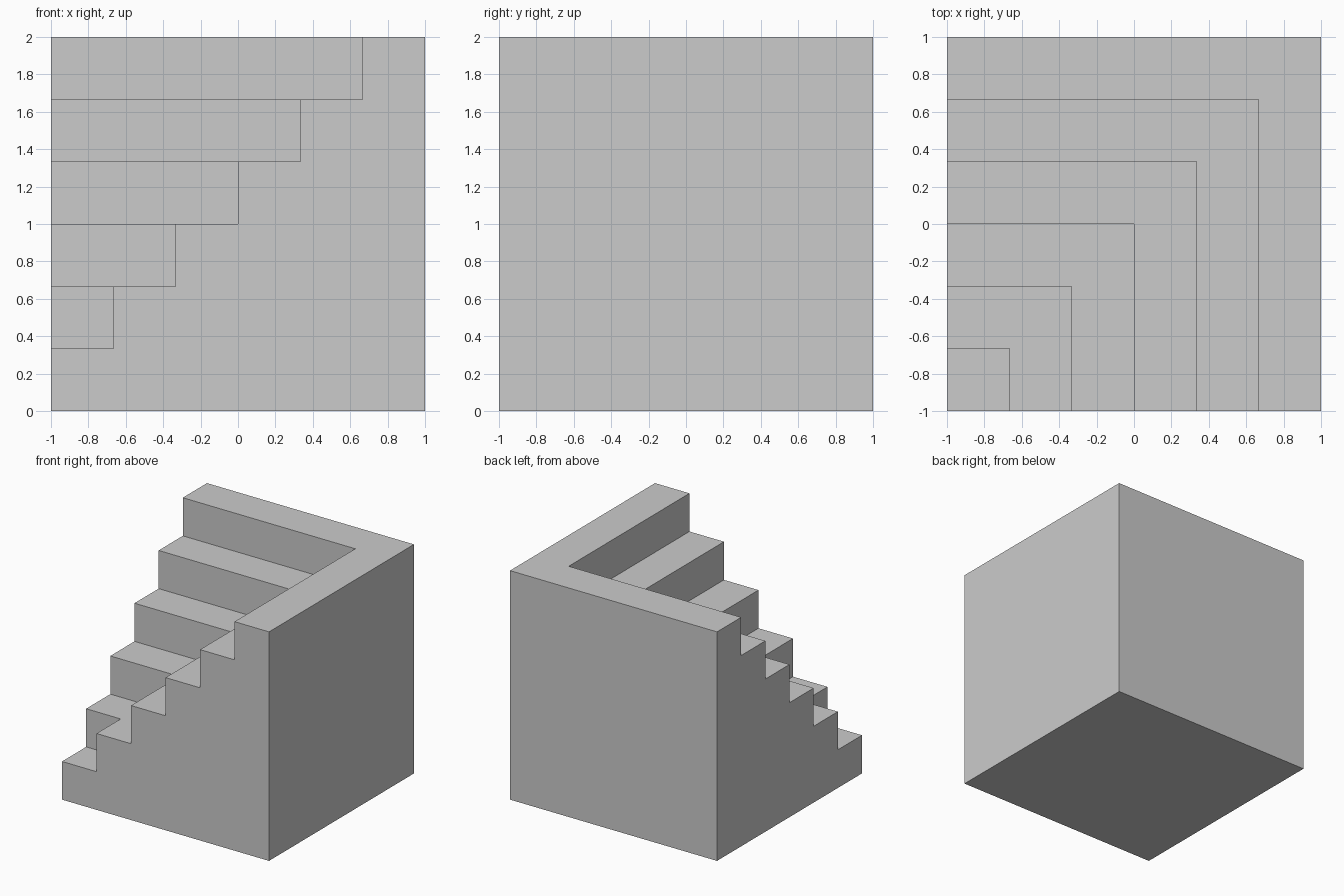
import bpy, bmesh

if "Cube" in bpy.data.objects:
    bpy.data.objects.remove(bpy.data.objects["Cube"])

STEPS = 6
S = 2 / STEPS           # tread depth and riser height
bm = bmesh.new()


def face(points):
    bm.faces.new([bm.verts.new(p) for p in points])


def edge(k):
    return -1 + k * S


# Stepped outline shared by the two open sides (distance along side, height)
outline = [(-1, 0), (1, 0), (1, 2)]
for k in range(STEPS - 1, 0, -1):
    outline += [(edge(k), (k + 1) * S), (edge(k), k * S)]
outline.append((-1, S))
face([(a, -1, z) for a, z in outline])      # front
face([(-1, a, z) for a, z in outline])      # left

# Plain back, right and bottom
face([(-1, 1, 0), (1, 1, 0), (1, 1, 2), (-1, 1, 2)])
face([(1, -1, 0), (1, 1, 0), (1, 1, 2), (1, -1, 2)])
face([(-1, -1, 0), (1, -1, 0), (1, 1, 0), (-1, 1, 0)])

# Treads (a square, then L shapes) and the paired risers
for k in range(STEPS):
    i, o, z0, z1 = edge(k), edge(k + 1), k * S, (k + 1) * S
    if k == 0:
        face([(-1, -1, z1), (o, -1, z1), (o, o, z1), (-1, o, z1)])
        continue
    face([(i, -1, z1), (o, -1, z1), (o, o, z1), (-1, o, z1), (-1, i, z1), (i, i, z1)])
    face([(i, -1, z0), (i, i, z0), (i, i, z1), (i, -1, z1)])
    face([(-1, i, z0), (i, i, z0), (i, i, z1), (-1, i, z1)])

# Weld into one closed solid
bmesh.ops.remove_doubles(bm, verts=bm.verts[:], dist=1e-4)
bmesh.ops.recalc_face_normals(bm, faces=bm.faces[:])
mesh = bpy.data.meshes.new("corner_stairs")
bm.to_mesh(mesh)
bm.free()
bpy.context.collection.objects.link(bpy.data.objects.new("corner_stairs", mesh))
